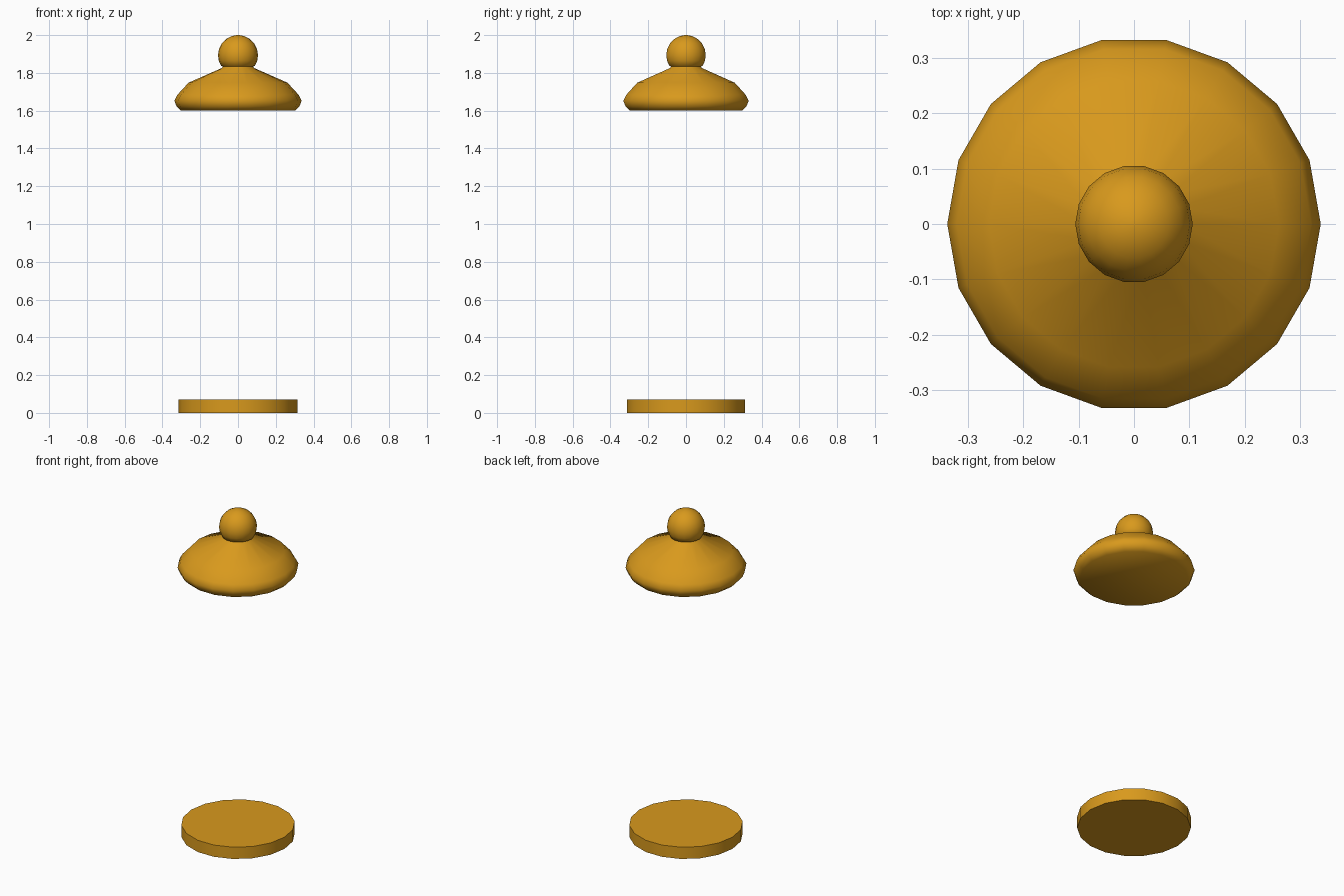
import bpy, bmesh
from math import radians, cos, sin, tau

if "Cube" in bpy.data.objects:
    bpy.data.objects.remove(bpy.data.objects["Cube"])

SIDES = 18
mat = bpy.data.materials.new("amber")
mat.diffuse_color = (0.69, 0.32, 0.012, 1)
mat.use_nodes = True
mat.node_tree.nodes["Principled BSDF"].inputs["Base Color"].default_value = mat.diffuse_color


def lathe(name, profile):
    """Revolve (radius, z) points around z, closing both ends flat."""
    bm = bmesh.new()
    rings = [[bm.verts.new((r * cos(tau * i / SIDES), r * sin(tau * i / SIDES), z))
              for i in range(SIDES)] for r, z in profile]
    for a, b in zip(rings, rings[1:]):
        for i in range(SIDES):
            j = (i + 1) % SIDES
            bm.faces.new((a[i], a[j], b[j], b[i]))
    bm.faces.new(rings[0][::-1])
    bm.faces.new(rings[-1])
    mesh = bpy.data.meshes.new(name)
    bm.to_mesh(mesh)
    bm.free()
    mesh.materials.append(mat)
    ob = bpy.data.objects.new(name, mesh)
    bpy.context.collection.objects.link(ob)
    bpy.ops.object.select_all(action='DESELECT')
    ob.select_set(True)
    bpy.context.view_layer.objects.active = ob
    bpy.ops.object.shade_smooth_by_angle(angle=radians(50))
    return ob


# Flat base disc
lathe("base_disc", [(0.316, 0), (0.316, 0.072)])

# Domed lid flowing through a neck into a round knob
lid = [(0.302, 1.60), (0.325, 1.622), (0.337, 1.653), (0.32, 1.685),
       (0.262, 1.748), (0.085, 1.826), (0.08, 1.834)]
knob = [(0.106 * cos(radians(a)), 1.894 + 0.106 * sin(radians(a)))
        for a in (-32, -16, 0, 18, 36, 54, 72)]
lathe("lid_with_knob", lid + knob + [(0.008, 2.0)])
